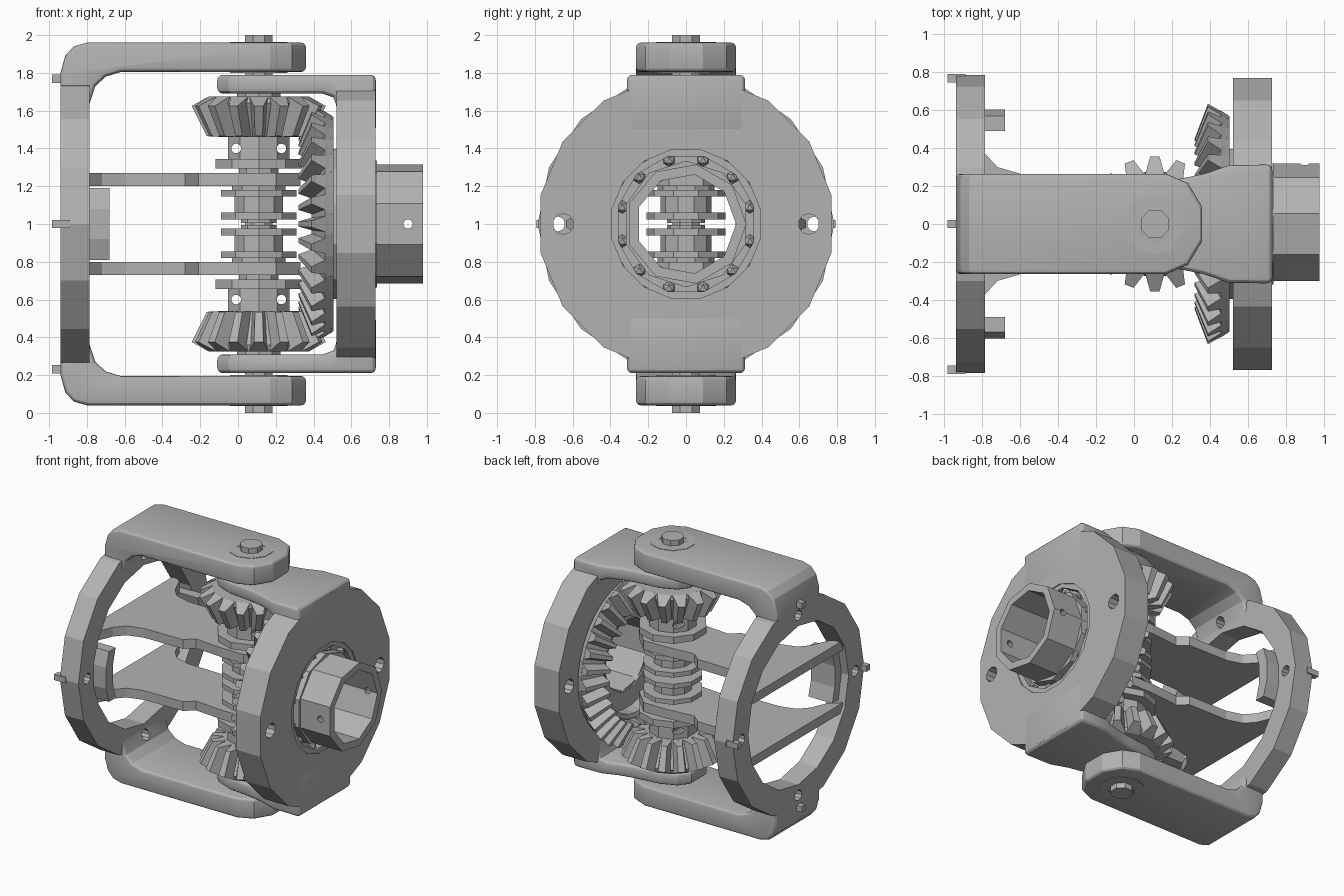
import bpy, bmesh
from math import sin, cos, pi, radians

cube = bpy.data.objects.get("Cube")
if cube:
    bpy.data.objects.remove(cube)

metal = bpy.data.materials.new("plain_grey")
metal.use_nodes = True
GREY = (0.45, 0.45, 0.45, 1)
metal.diffuse_color = GREY
metal.node_tree.nodes["Principled BSDF"].inputs["Base Color"].default_value = GREY

SHAFT_X = 0.11


def place(axis, a, b, h):
    """Map section coordinates (a, b) and height h along an axis to x, y, z."""
    return {"x": (h, a, b), "y": (a, h, b), "z": (a, b, h)}[axis]


def finish(name, bm):
    bmesh.ops.recalc_face_normals(bm, faces=bm.faces[:])
    mesh = bpy.data.meshes.new(name)
    bm.to_mesh(mesh)
    bm.free()
    mesh.materials.append(metal)
    obj = bpy.data.objects.new(name, mesh)
    bpy.context.collection.objects.link(obj)
    return obj


def prism(name, pts, axis, lo, hi):
    bm = bmesh.new()
    ends = [[bm.verts.new(place(axis, a, b, h)) for a, b in pts] for h in (lo, hi)]
    n = len(pts)
    for end in ends:
        bm.faces.new(end)
    for i in range(n):
        j = (i + 1) % n
        bm.faces.new((ends[0][i], ends[0][j], ends[1][j], ends[1][i]))
    return finish(name, bm)


def ngon(r, n, a=0.0, b=0.0, turn=0.5):
    return [(a + r * cos(2 * pi * (i + turn) / n), b + r * sin(2 * pi * (i + turn) / n)) for i in range(n)]


def disc(name, r, lo, hi, n=10):
    return prism(name, ngon(r, n, SHAFT_X), "z", lo, hi)


def lathe(name, profile, n, axis, centre, turn=0.5):
    """Spin a closed (radius, height) profile into a ring."""
    bm = bmesh.new()
    loops = []
    for r, h in profile:
        loops.append([bm.verts.new(place(axis, a, b, h)) for a, b in ngon(r, n, *centre, turn)])
    for p in range(len(loops)):
        one, two = loops[p], loops[(p + 1) % len(loops)]
        for i in range(n):
            j = (i + 1) % n
            bm.faces.new((one[i], one[j], two[j], two[i]))
    return finish(name, bm)


def pipe(name, inner, outer, lo, hi, n, axis="x", centre=(0, 1), turn=0.5):
    return lathe(name, [(inner, lo), (outer, lo), (outer, hi), (inner, hi)], n, axis, centre, turn)


def gear_teeth(name, count, profile, widths, axis, centre):
    """Tapered teeth: one (radius, height) outline with a half width per corner."""
    bm = bmesh.new()
    for k in range(count):
        t = 2 * pi * k / count
        sides = []
        for s in (-1, 1):
            sides.append([bm.verts.new(place(axis, centre[0] + r * cos(t) - s * w * sin(t),
                                             centre[1] + r * sin(t) + s * w * cos(t), h))
                          for (r, h), w in zip(profile, widths)])
        for side in sides:
            bm.faces.new(side)
        for i in range(4):
            j = (i + 1) % 4
            bm.faces.new((sides[0][i], sides[0][j], sides[1][j], sides[1][i]))
    return finish(name, bm)


def apply_boolean(obj, other, operation):
    mod = obj.modifiers.new("cut", "BOOLEAN")
    mod.operation, mod.object, mod.solver = operation, other, "EXACT"
    bpy.context.view_layer.objects.active = obj
    bpy.ops.object.modifier_apply(modifier=mod.name)
    bpy.data.objects.remove(other)


def drill(obj, axis, a, b, r, lo, hi):
    apply_boolean(obj, prism("drill", ngon(r, 10, a, b), axis, lo, hi), "DIFFERENCE")


def soften(obj, width):
    mod = obj.modifiers.new("rounded_edges", "BEVEL")
    mod.width, mod.segments, mod.limit_method, mod.angle_limit = width, 3, "ANGLE", radians(50)
    bpy.ops.object.select_all(action="DESELECT")
    obj.select_set(True)
    bpy.context.view_layer.objects.active = obj
    bpy.ops.object.modifier_apply(modifier=mod.name)
    bpy.ops.object.shade_smooth_by_angle(angle=radians(20))


def mirrored(obj, axis=2, centre=1.0, prefix="lower_"):
    copy = obj.copy()
    copy.data = obj.data.copy()
    copy.name = prefix + obj.name
    for v in copy.data.vertices:
        v.co[axis] = 2 * centre - v.co[axis]
    copy.data.flip_normals()
    bpy.context.collection.objects.link(copy)


def both_sides(pts):
    return pts + [(x, -y) for x, y in reversed(pts)]


# Fixed ring with four holes and locating tabs
fixed_ring = pipe("fixed_ring", 0.6, 0.785, -0.94, -0.785, 16, turn=0)
for y, z in ((0.68, 0), (-0.68, 0), (0, 0.68), (0, -0.68)):
    drill(fixed_ring, "x", y, 1 + z, 0.04, -1.1, -0.7)
    cy, cz = y * 1.13, 1 + z * 1.13
    prism("locating_tab", ngon(0.031, 4, cy, cz), "x", -0.985, -0.89)

# Arms of the fixed yoke: side outline trimmed to a rounded plan
yoke_arm = prism("yoke_arm", [
    (-0.94, 1.6), (-0.94, 1.8), (-0.915, 1.89), (-0.87, 1.94), (-0.8, 1.96), (0.36, 1.96), (0.36, 1.805),
    (-0.62, 1.805), (-0.7, 1.78), (-0.755, 1.73), (-0.785, 1.64), (-0.785, 1.6)], "y", -0.3, 0.3)
plan = both_sides([(-1, 0.265), (0.17, 0.265), (0.285, 0.215), (0.36, 0.09)])
apply_boolean(yoke_arm, prism("plan", plan, "z", 1, 2), "INTERSECT")
soften(yoke_arm, 0.03)
drill(yoke_arm, "x", 0, 1.68, 0.04, -1.1, -0.7)
mirrored(yoke_arm)
mirrored(pipe("arm_bearing", 0.1, 0.16, 1.8, 1.963, 10, "z", (SHAFT_X, 0)))

# Webs from the fixed ring to the shaft
web = prism("web", both_sides([
    (-0.92, 0.56), (-0.84, 0.5), (-0.785, 0.37), (-0.72, 0.3), (-0.6, 0.265), (-0.28, 0.26),
    (-0.21, 0.2), (0.02, 0.22), (0.2, 0.22), (0.33, 0.09)]), "z", 1.2, 1.27)
mirrored(web)

# Curved guards inside the fixed ring
guard = prism("ring_guard", [
    (0.57, 0.81), (0.605, 0.92), (0.605, 1.08), (0.57, 1.19),
    (0.49, 1.19), (0.52, 1.08), (0.52, 0.92), (0.49, 0.81)], "x", -0.88, -0.68)
mirrored(guard, 1, 0, "right_")

# Turning carrier plate with two through holes
carrier = pipe("carrier_plate", 0.4, 0.785, 0.522, 0.728, 16)
for y in (0.65, -0.65):
    drill(carrier, "x", y, 1, 0.055, 0.4, 0.9)

# Carrier arms
carrier_arm = prism("carrier_arm", [
    (-0.11, 1.79), (0.73, 1.79), (0.73, 1.48), (0.525, 1.48), (0.52, 1.63),
    (0.505, 1.67), (0.45, 1.69), (-0.11, 1.69)], "y", -0.4, 0.4)
plan = both_sides([(-0.11, 0.09), (-0.05, 0.17), (0.07, 0.22), (0.25, 0.24), (0.37, 0.265), (0.5, 0.31), (0.8, 0.315)])
apply_boolean(carrier_arm, prism("plan", plan, "z", 1, 2), "INTERSECT")
soften(carrier_arm, 0.03)
mirrored(carrier_arm)

# Output tube, flange and bearing
tube = pipe("output_tube", 0.265, 0.32, 0.5, 0.98, 9, turn=0)
drill(tube, "y", 0.9, 1, 0.025, -0.5, 0.5)
pipe("tube_flange", 0.27, 0.41, 0.49, 0.535, 12)
pipe("bearing_outer_race", 0.37, 0.41, 0.53, 0.72, 12)
pipe("bearing_inner_race", 0.29, 0.335, 0.53, 0.735, 10)
pipe("bearing_cage", 0.31, 0.39, 0.56, 0.67, 12)
for i, (y, z) in enumerate(ngon(0.35, 12, 0, 1)):
    bm = bmesh.new()
    bmesh.ops.create_icosphere(bm, subdivisions=1, radius=0.035)
    bmesh.ops.translate(bm, verts=bm.verts[:], vec=(0.68, y, z))
    finish("bearing_ball", bm)

# Large bevel gear
lathe("crown_gear_body", [(0.4, 0.4), (0.43, 0.39), (0.6, 0.46), (0.57, 0.505), (0.4, 0.505)], 32, "x", (0, 1))
gear_teeth("crown_gear_teeth", 32, [(0.635, 0.39), (0.575, 0.495), (0.43, 0.4), (0.45, 0.32)],
           [0.018, 0.052, 0.036, 0.013], "x", (0, 1))

# Small bevel gears and their clamped necks
mirrored(lathe("pinion_body", [(0.07, 1.46), (0.19, 1.46), (0.28, 1.64), (0.27, 1.675), (0.07, 1.675)],
               16, "z", (SHAFT_X, 0)))
mirrored(gear_teeth("pinion_teeth", 16, [(0.355, 1.625), (0.265, 1.675), (0.18, 1.46), (0.275, 1.465)],
                    [0.025, 0.05, 0.034, 0.02], "z", (SHAFT_X, 0)))
neck = disc("pinion_neck", 0.17, 1.34, 1.47)
for x in (-0.01, 0.23):
    drill(neck, "y", x, 1.4, 0.026, -0.4, 0.4)
mirrored(neck)

# Shaft with collars and spools
disc("shaft", 0.08, 0, 2, 8)
for name, r, lo, hi in (("collar", 0.24, 1.295, 1.345), ("collar_spacer", 0.11, 1.26, 1.3),
                        ("web_spacer", 0.15, 1.18, 1.205), ("spool_outer_rim", 0.21, 1.145, 1.18),
                        ("spool_core", 0.135, 1.05, 1.15), ("spool_inner_rim", 0.21, 1.025, 1.06),
                        ("spool_spacer", 0.1, 1.005, 1.03), ("arm_washer", 0.12, 1.67, 1.695)):
    mirrored(disc(name, r, lo, hi))
